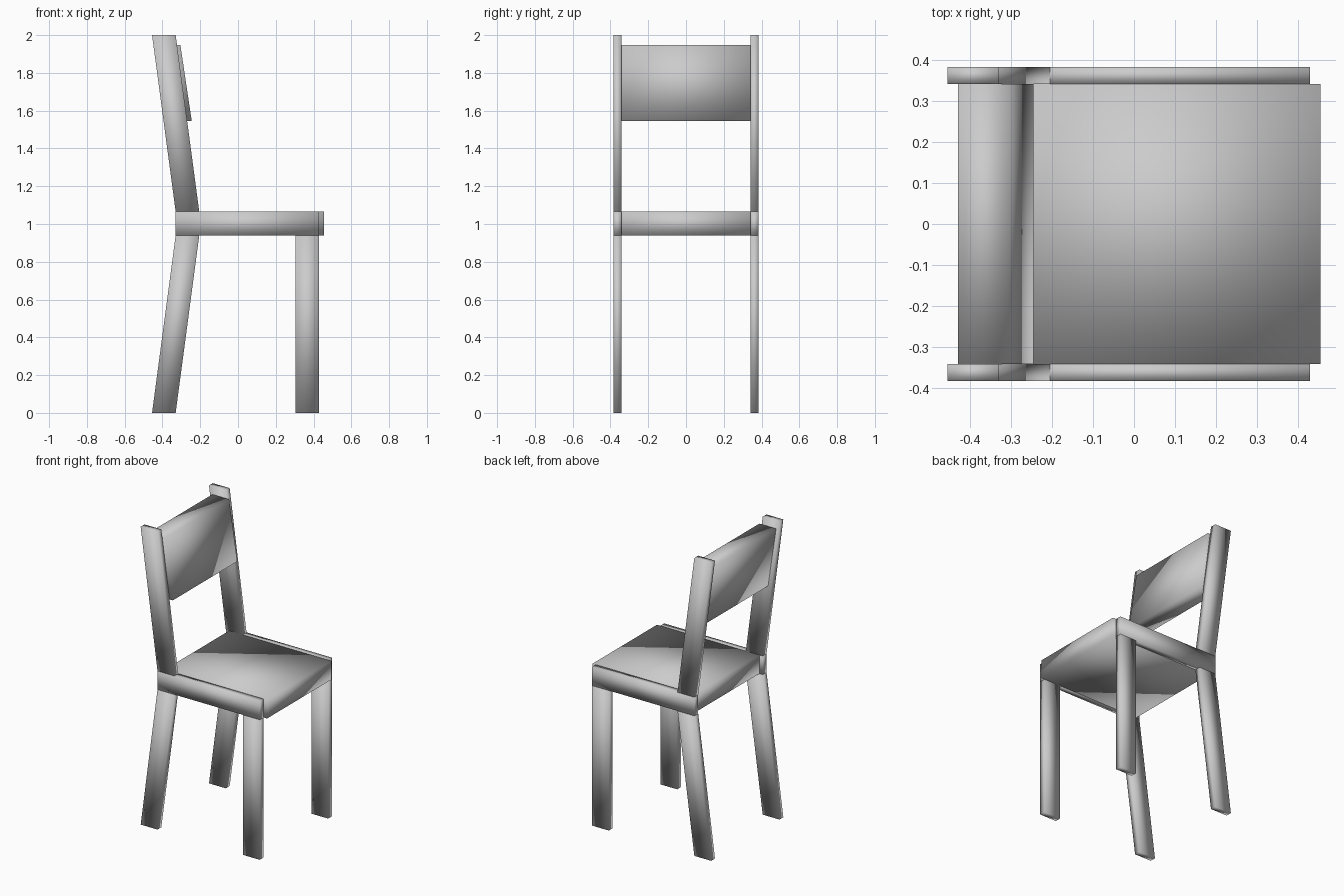
import bpy
import bmesh

if "Cube" in bpy.data.objects:
    bpy.data.objects.remove(bpy.data.objects["Cube"])

INNER, OUTER = 0.342, 0.383      # y range of each side frame
RAIL_LOW, RAIL_HIGH = 0.94, 1.065
WIDTH = 0.125                    # width of every bar seen from the side


def prism(name, profile, y0, y1):
    """Extrude an x-z outline from y0 to y1, softly shaded."""
    bm = bmesh.new()
    face = bm.faces.new([bm.verts.new((x, y0, z)) for x, z in profile])
    ext = bmesh.ops.extrude_face_region(bm, geom=[face])
    verts = [v for v in ext["geom"] if isinstance(v, bmesh.types.BMVert)]
    bmesh.ops.translate(bm, verts=verts, vec=(0, y1 - y0, 0))
    bmesh.ops.recalc_face_normals(bm, faces=bm.faces)
    for f in bm.faces:
        f.smooth = True
    mesh = bpy.data.meshes.new(name)
    bm.to_mesh(mesh)
    bm.free()
    obj = bpy.data.objects.new(name, mesh)
    bpy.context.collection.objects.link(obj)
    return obj


def bar(x_low, z_low, x_high, z_high, width=WIDTH):
    """Outline of a bar with level ends; x values are its rear edge."""
    return [(x_low, z_low), (x_low + width, z_low),
            (x_high + width, z_high), (x_high, z_high)]


# Side frames: straight front leg, splayed rear leg, leaning post, seat rail
frame_parts = {
    "front_leg": bar(0.305, 0, 0.305, RAIL_LOW),
    "rear_leg": bar(-0.455, 0, -0.33, RAIL_LOW),
    "back_post": bar(-0.33, RAIL_HIGH, -0.455, 2.0),
    "side_rail": bar(-0.33, RAIL_LOW, -0.33, RAIL_HIGH, 0.76),
}
for side, y0, y1 in (("right", -OUTER, -INNER), ("left", INNER, OUTER)):
    for part, profile in frame_parts.items():
        prism(f"{part}_{side}", profile, y0, y1)

# Seat and backrest panels sit slightly forward of the frames
prism("seat", bar(-0.305, RAIL_LOW, -0.305, RAIL_HIGH, 0.76), -INNER, INNER)
prism("backrest", bar(-0.37, 1.546, -0.43, 1.947), -INNER, INNER)
